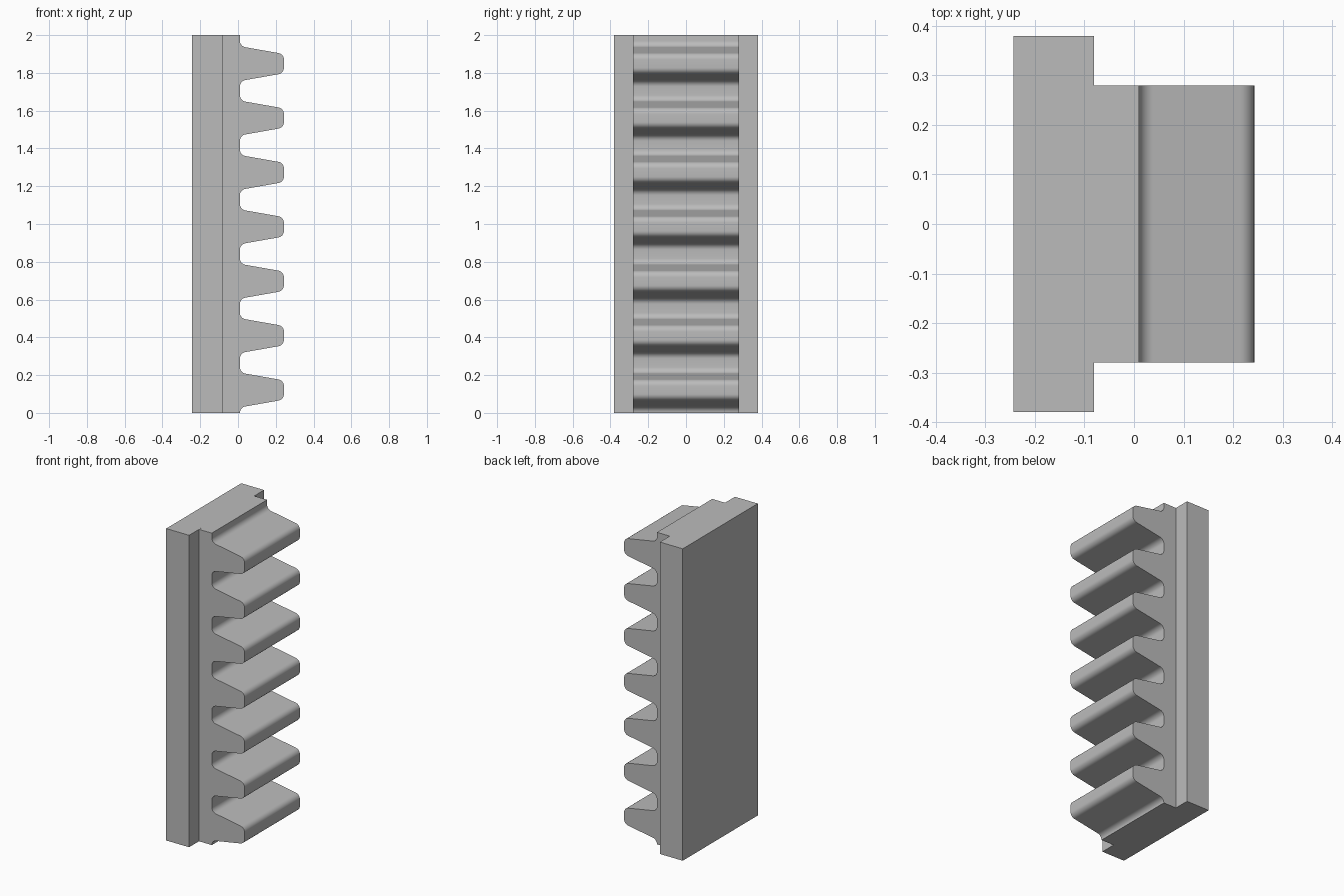
import bpy, bmesh, math
from mathutils import Vector

cube = bpy.data.objects.get("Cube")
if cube:
    bpy.data.objects.remove(cube, do_unlink=True)

BACK, STEP, ROOT, TIP = -0.243, -0.081, 0.01, 0.243
HEIGHT, PITCH, FIRST, TEETH = 2.0, 0.288, 0.121, 7
ROOT_HALF, TIP_HALF, RADIUS = 0.092, 0.051, 0.035

grey = bpy.data.materials.new("plain grey")
grey.use_nodes = True
colour = (0.5, 0.5, 0.5, 1)
grey.diffuse_color = colour
grey.node_tree.nodes["Principled BSDF"].inputs["Base Color"].default_value = colour


def fillet(before, corner, after, steps=8):
    """Round a profile corner with a tangent arc."""
    a, c, b = (Vector(p) for p in (before, corner, after))
    u, v = (a - c).normalized(), (b - c).normalized()
    half = u.angle(v) / 2
    centre = c + (u + v).normalized() * RADIUS / math.sin(half)
    start = c + u * RADIUS / math.tan(half) - centre
    end = c + v * RADIUS / math.tan(half) - centre
    sweep = start.angle(end)
    return [centre + (start * math.sin((1 - i / steps) * sweep)
                      + end * math.sin(i / steps * sweep)) / math.sin(sweep)
            for i in range(steps + 1)]


def prism(name, profile, half_depth, open_back=False):
    """Extrude an x-z profile along y."""
    bm = bmesh.new()
    face = bm.faces.new([bm.verts.new((x, -half_depth, z)) for x, z in profile])
    made = bmesh.ops.extrude_face_region(bm, geom=[face], use_keep_orig=True)
    verts = [g for g in made["geom"] if isinstance(g, bmesh.types.BMVert)]
    bmesh.ops.translate(bm, verts=verts, vec=(0, 2 * half_depth, 0))
    bmesh.ops.recalc_face_normals(bm, faces=bm.faces)
    if open_back:
        back = min(bm.faces, key=lambda f: f.calc_center_median().x)
        bmesh.ops.delete(bm, geom=[back], context='FACES_ONLY')
    mesh = bpy.data.meshes.new(name)
    bm.to_mesh(mesh)
    bm.free()
    mesh.materials.append(grey)
    obj = bpy.data.objects.new(name, mesh)
    bpy.context.collection.objects.link(obj)
    return obj


# Wide mounting plate
prism("back_plate", [(BACK, 0), (STEP, 0), (STEP, HEIGHT), (BACK, HEIGHT)], 0.38)

# Toothed rack: tapered teeth with rounded roots and tips
profile = [(STEP, 0), (ROOT, 0)]
for i in range(TEETH):
    z = FIRST + i * PITCH
    path = [(ROOT, z - PITCH / 2), (ROOT, z - ROOT_HALF), (TIP, z - TIP_HALF),
            (TIP, z + TIP_HALF), (ROOT, z + ROOT_HALF), (ROOT, z + PITCH / 2)]
    for before, corner, after in zip(path, path[1:], path[2:]):
        profile += [tuple(p) for p in fillet(before, corner, after)]
profile += [(ROOT, HEIGHT), (STEP, HEIGHT)]
rack = prism("toothed_rack", profile, 0.28, open_back=True)

bpy.ops.object.select_all(action='DESELECT')
rack.select_set(True)
bpy.context.view_layer.objects.active = rack
bpy.ops.object.shade_smooth_by_angle(angle=math.radians(30))
